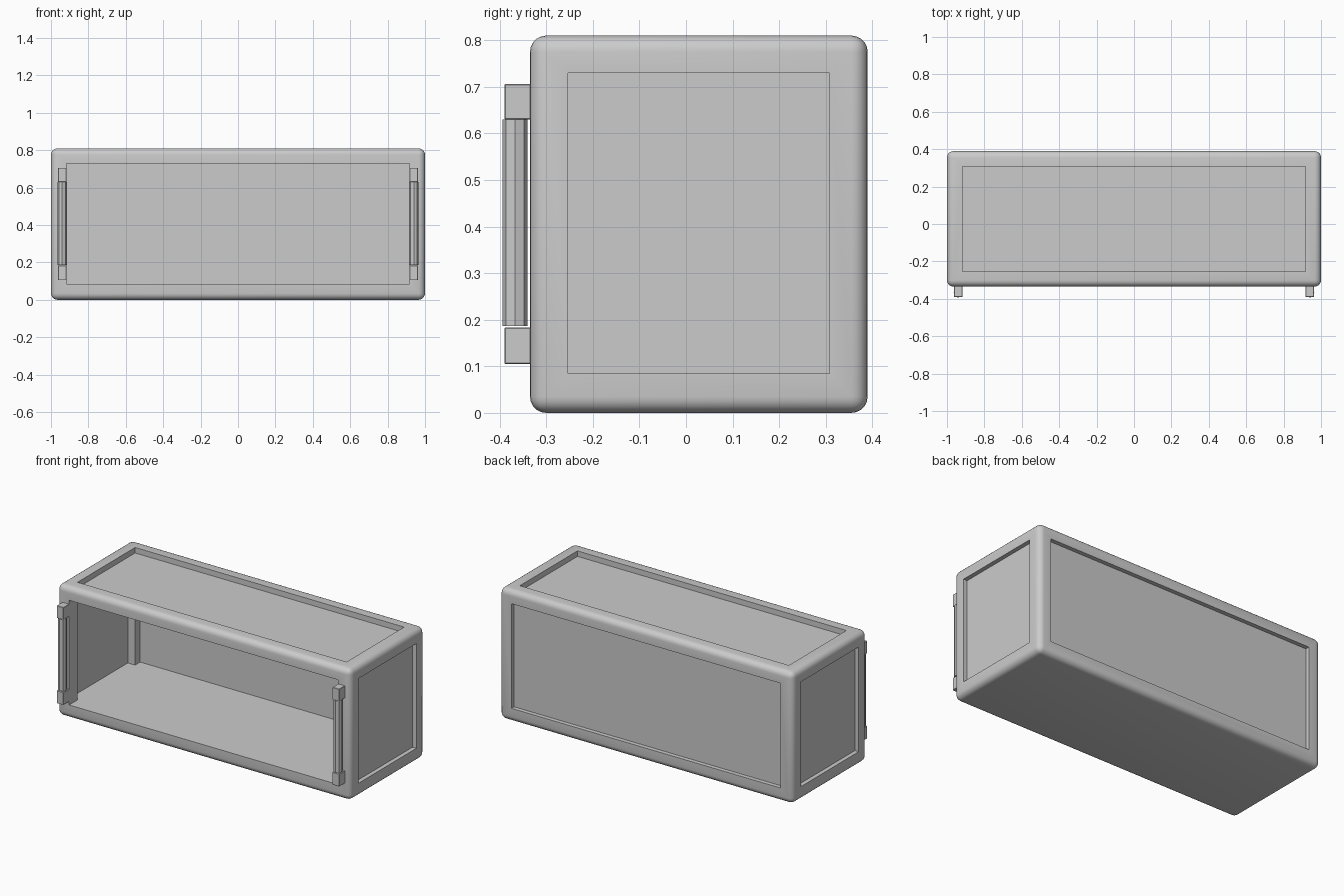
import bpy, bmesh, math
from mathutils import Matrix, Vector

if "Cube" in bpy.data.objects:
    bpy.data.objects.remove(bpy.data.objects["Cube"])


def finish(bm, name, smooth=False):
    mesh = bpy.data.meshes.new(name)
    bm.to_mesh(mesh)
    bm.free()
    ob = bpy.data.objects.new(name, mesh)
    bpy.context.collection.objects.link(ob)
    if smooth:
        smooth_by_angle(ob)
    return ob


def activate(ob):
    bpy.ops.object.select_all(action='DESELECT')
    ob.select_set(True)
    bpy.context.view_layer.objects.active = ob


def smooth_by_angle(ob):
    activate(ob)
    bpy.ops.object.shade_smooth_by_angle(angle=math.radians(35))


def box(name, x, y, z, bevel=0.0, segments=1, smooth=False):
    """Box from (min, max) ranges, optionally with rounded edges."""
    bm = bmesh.new()
    lo, hi = Vector((x[0], y[0], z[0])), Vector((x[1], y[1], z[1]))
    size = hi - lo
    bmesh.ops.create_cube(bm, size=1, matrix=Matrix.Translation((lo + hi) / 2)
                          @ Matrix.Diagonal((*size, 1)))
    if bevel:
        bmesh.ops.bevel(bm, geom=bm.edges[:], offset=bevel, segments=segments,
                        profile=0.5, affect='EDGES')
    return finish(bm, name, smooth)


# Outer extents and the opening ranges inside the frame
X, Y, Z = (-1, 1), (-0.335, 0.39), (0, 0.81)
OX, OY, OZ = (-0.917, 0.917), (-0.253, 0.308), (0.085, 0.73)
DEPTH, THICK = 0.026, 0.007

# Rounded frame with solid base, cut through on the other five sides
frame = box("frame", X, Y, Z, 0.035, 5)
cuts = [(( -2, 2), OY, OZ), (OX, (-2, 2), OZ), (OX, OY, (OZ[0], 2))]
# Shallow rebate behind the posts is already formed by the through cuts
for i, c in enumerate(cuts):
    cutter = box(f"cutter_{i}", *c)
    cutter.hide_render = True
    activate(frame)
    m = frame.modifiers.new("cut", 'BOOLEAN')
    m.operation, m.solver, m.object = 'DIFFERENCE', 'EXACT', cutter
    bpy.ops.object.modifier_apply(modifier=m.name)
    bpy.data.objects.remove(cutter)
smooth_by_angle(frame)

# Thin recessed panels: sides, back and top
for side, s in (("left", -1), ("right", 1)):
    edges = sorted((s * (1 - DEPTH), s * (1 - DEPTH - THICK)))
    box(side + "_panel", edges, OY, OZ)
box("back_panel", OX, (Y[1] - DEPTH - THICK, Y[1] - DEPTH), OZ)
box("top_panel", OX, OY, (Z[1] - DEPTH - 0.008 - THICK, Z[1] - DEPTH - 0.008))

# Front handles: two mounting blocks and an octagonal grip each
for side, s in (("left", -1), ("right", 1)):
    cx = s * 0.94
    for end, z in (("lower", (0.105, 0.183)), ("upper", (0.63, 0.706))):
        box(f"{side}_handle_{end}_block", (cx - 0.023, cx + 0.023),
            (-0.39, -0.33), z, 0.002)
    bm = bmesh.new()
    bmesh.ops.create_cone(
        bm, cap_ends=True, segments=8, radius1=1, radius2=1, depth=1,
        matrix=Matrix.Translation((cx, -0.367, 0.4085))
        @ Matrix.Diagonal((0.0245, 0.027, 0.443, 1)))
    finish(bm, side + "_handle_grip")
